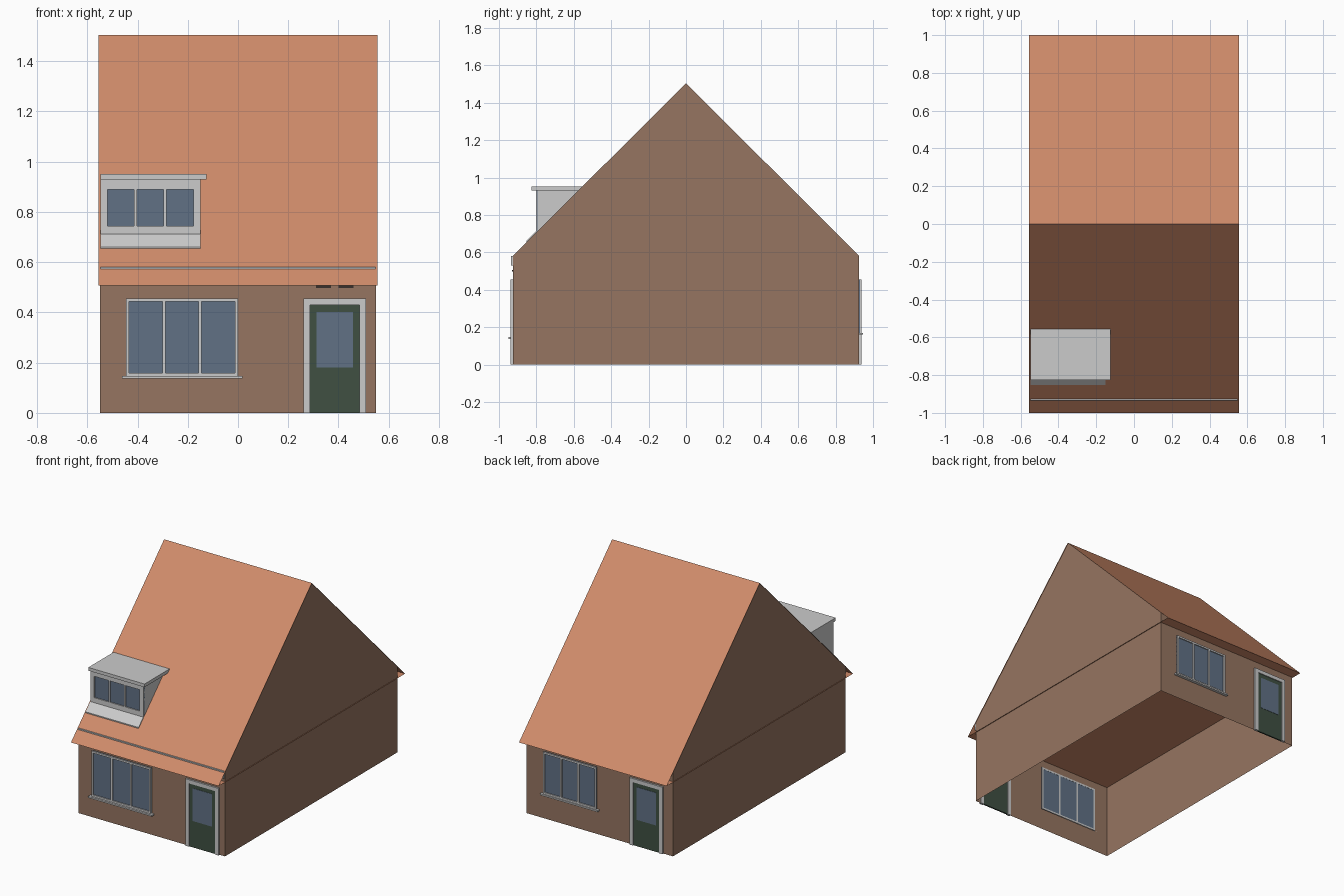
import bpy

if "Cube" in bpy.data.objects:
    bpy.data.objects.remove(bpy.data.objects["Cube"])

W, D = 0.55, 0.925            # half width and half depth of the walls
RIDGE, EAVE = 1.505, 0.507    # roof heights at y = 0 and y = +-1
SLOPE = RIDGE - EAVE


def roof_z(y):
    return RIDGE - SLOPE * abs(y)


def material(name, rgb):
    m = bpy.data.materials.new(name)
    m.diffuse_color = (*rgb, 1)
    m.use_nodes = True
    m.node_tree.nodes["Principled BSDF"].inputs["Base Color"].default_value = m.diffuse_color
    return m


BRICK = material("brick", (0.305, 0.178, 0.119))
TILE = material("roof_tile", (0.63, 0.26, 0.145))
GLASS = material("glass", (0.12, 0.165, 0.235))
GREEN = material("door_green", (0.05, 0.08, 0.055))
DARK = material("dark_metal", (0.04, 0.03, 0.025))


def mesh(name, verts, faces, mat=None):
    me = bpy.data.meshes.new(name)
    me.from_pydata(verts, [], faces)
    if mat:
        me.materials.append(mat)
    ob = bpy.data.objects.new(name, me)
    bpy.context.collection.objects.link(ob)
    return ob


def prism(name, profile, x0, x1, mat=None):
    """Extrude a (y, z) profile along x; profile runs counter-clockwise seen from +x."""
    n = len(profile)
    verts = [(x, y, z) for x in (x0, x1) for y, z in profile]
    faces = [(i, (i + 1) % n, n + (i + 1) % n, n + i) for i in range(n)]
    faces = [f[::-1] for f in faces]
    faces += [tuple(range(n))[::-1], tuple(range(n, 2 * n))]
    return mesh(name, verts, faces, mat)


def box(name, xs, ys, zs, mat=None, s=1):
    """Box from ranges; s = -1 turns it round to the back of the house."""
    x0, x1 = sorted(s * v for v in xs)
    y0, y1 = sorted(s * v for v in ys)
    z0, z1 = zs
    return prism(name, [(y0, z0), (y1, z0), (y1, z1), (y0, z1)], x0, x1, mat)


def window(name, x0, x1, z0, z1, s, bar=0.012, y=-D, panes=3, rim=None):
    """Frame of bars with recessed glass; rim = (side, bottom, top) widths."""
    side, bottom, top = rim or (bar, bar, bar)
    yf = (y - 0.012, y + 0.005)
    box(name + "_glass", (x0, x1), (y - 0.005, y + 0.004), (z0, z1), GLASS, s)
    box(name + "_frame_bottom", (x0, x1), yf, (z0, z0 + bottom), None, s)
    box(name + "_frame_top", (x0, x1), yf, (z1 - top, z1), None, s)
    zs = (z0 + bottom, z1 - top)
    box(name + "_frame_left", (x0, x0 + side), yf, zs, None, s)
    box(name + "_frame_right", (x1 - side, x1), yf, zs, None, s)
    step = (x1 - x0 - 2 * side + bar) / panes
    for i in range(1, panes):
        x = x0 + side + i * step
        box(f"{name}_mullion_{i}", (x - bar, x), yf, zs, None, s)


def door(name, x0, s):
    y = -D
    yf = (y - 0.012, y + 0.005)
    x1 = x0 + 0.25
    box(name + "_post_left", (x0, x0 + 0.026), yf, (0, 0.455), None, s)
    box(name + "_post_right", (x1 - 0.026, x1), yf, (0, 0.455), None, s)
    box(name + "_lintel", (x0 + 0.026, x1 - 0.026), yf, (0.43, 0.455), None, s)
    box(name + "_leaf", (x0 + 0.026, x1 - 0.026), (y - 0.006, y + 0.004), (0, 0.43), GREEN, s)
    box(name + "_glass", (x0 + 0.053, x1 - 0.053), (y - 0.008, y), (0.18, 0.402), GLASS, s)


# Walls, open underneath, with gable triangles on both ends
wt = roof_z(D)
ring = [(-W, -D), (W, -D), (W, D), (-W, D)]
verts = [(x, y, z) for z in (0, wt) for x, y in ring] + [(W, 0, RIDGE), (-W, 0, RIDGE)]
faces = [(i, (i + 1) % 4, 4 + (i + 1) % 4, 4 + i) for i in range(4)]
mesh("brick_walls", verts, faces + [(5, 6, 8), (7, 4, 9)], BRICK)

# Thin roof: two slopes and a flat soffit, open at the ends
R = 0.555
verts = [(x, y, z) for x in (-R, R) for y, z in ((-1, EAVE), (0, RIDGE), (1, EAVE))]
mesh("roof", verts, [(0, 3, 4, 1), (1, 4, 5, 2), (2, 5, 3, 0)], TILE)

# Gutter strip along the front eave
box("front_gutter", (-W + 0.003, W - 0.003), (-D - 0.01, -D), (0.53, 0.58))

# Front and back openings; the back is turned half round
for side, s, wx0, wx1, wz, dx, sill_y in (("front", 1, -0.445, 0.0, 0.147, 0.26, 0.95),
                                          ("back", -1, -0.42, -0.02, 0.17, 0.23, 0.945)):
    window(side + "_window", wx0, wx1, wz, 0.455, s)
    box(side + "_window_sill", (wx0 - 0.017, wx1 + 0.017), (-sill_y, -D),
        (wz - 0.01, wz), None, s)
    door(side + "_door", dx, s)

# Small vents above the front door
for i, x in enumerate((0.31, 0.40)):
    box(f"door_vent_{i + 1}", (x, x + 0.06), (-D - 0.005, -D + 0.002), (0.497, EAVE), DARK)

# Dormer: cheeks, window, flat roof and sloping apron
dx0, dx1, dy, dz = -0.547, -0.15, -0.79, 0.93
yb = -(RIDGE - dz) / SLOPE
prism("dormer_body", [(dy, roof_z(dy)), (yb, dz), (dy, dz)], dx0, dx1)
window("dormer_window", dx0, dx1, 0.71, dz, 1, y=dy, rim=(0.028, 0.035, 0.04))
box("dormer_roof", (-0.547, -0.125), (-0.825, -0.555), (dz, 0.952))
prism("dormer_apron", [(-0.853, roof_z(-0.853)), (dy, roof_z(dy)),
                       (dy, 0.715), (-0.803, 0.711), (-0.853, 0.661)], dx0, dx1)
